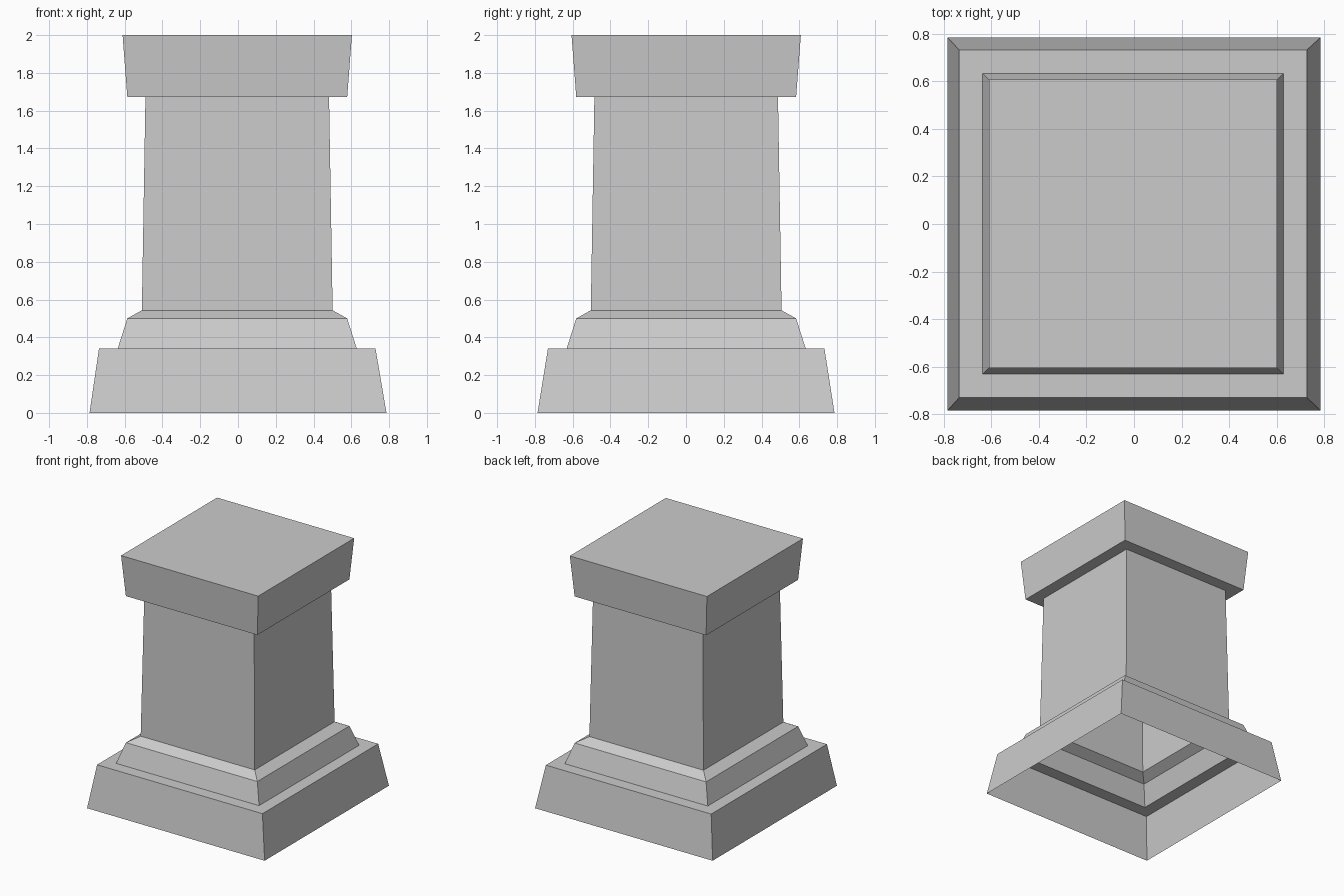
import bpy
import bmesh

cube = bpy.data.objects.get("Cube")
if cube:
    bpy.data.objects.remove(cube, do_unlink=True)

# Plain stone colour
stone = bpy.data.materials.new("grey_stone")
stone.use_nodes = True
colour = (0.6, 0.6, 0.6, 1.0)
stone.diffuse_color = colour
stone.node_tree.nodes["Principled BSDF"].inputs["Base Color"].default_value = colour


def square_shell(name, profile, shift=-0.004, closed_top=False):
    """Join square rings, given as (half width, height, own shift), into an open shell."""
    bm = bmesh.new()
    rings = []
    for half, z, *own in profile:
        c = own[0] if own else shift
        rings.append([bm.verts.new((c + sx * half, sy * half - c * 0.25, z))
                      for sx, sy in ((-1, -1), (1, -1), (1, 1), (-1, 1))])
    for low, high in zip(rings, rings[1:]):
        for i in range(4):
            j = (i + 1) % 4
            bm.faces.new((low[i], low[j], high[j], high[i]))
    if closed_top:
        bm.faces.new(rings[-1])
    mesh = bpy.data.meshes.new(name)
    bm.to_mesh(mesh)
    bm.free()
    mesh.materials.append(stone)
    obj = bpy.data.objects.new(name, mesh)
    bpy.context.collection.objects.link(obj)
    return obj


# Battered foot block with its ledge, hollow underneath
square_shell("plinth", [(0.786, 0.0, 0.0), (0.732, 0.34), (0.633, 0.34)])

# Sloped moulding between plinth and shaft
square_shell("base_moulding", [(0.633, 0.34), (0.582, 0.50), (0.505, 0.543)])

# Slightly tapering shaft
square_shell("shaft", [(0.505, 0.543), (0.486, 1.673)])

# Flared cap with its underside lip and flat top
square_shell("cap", [(0.486, 1.673), (0.582, 1.673), (0.607, 2.0)], closed_top=True)
